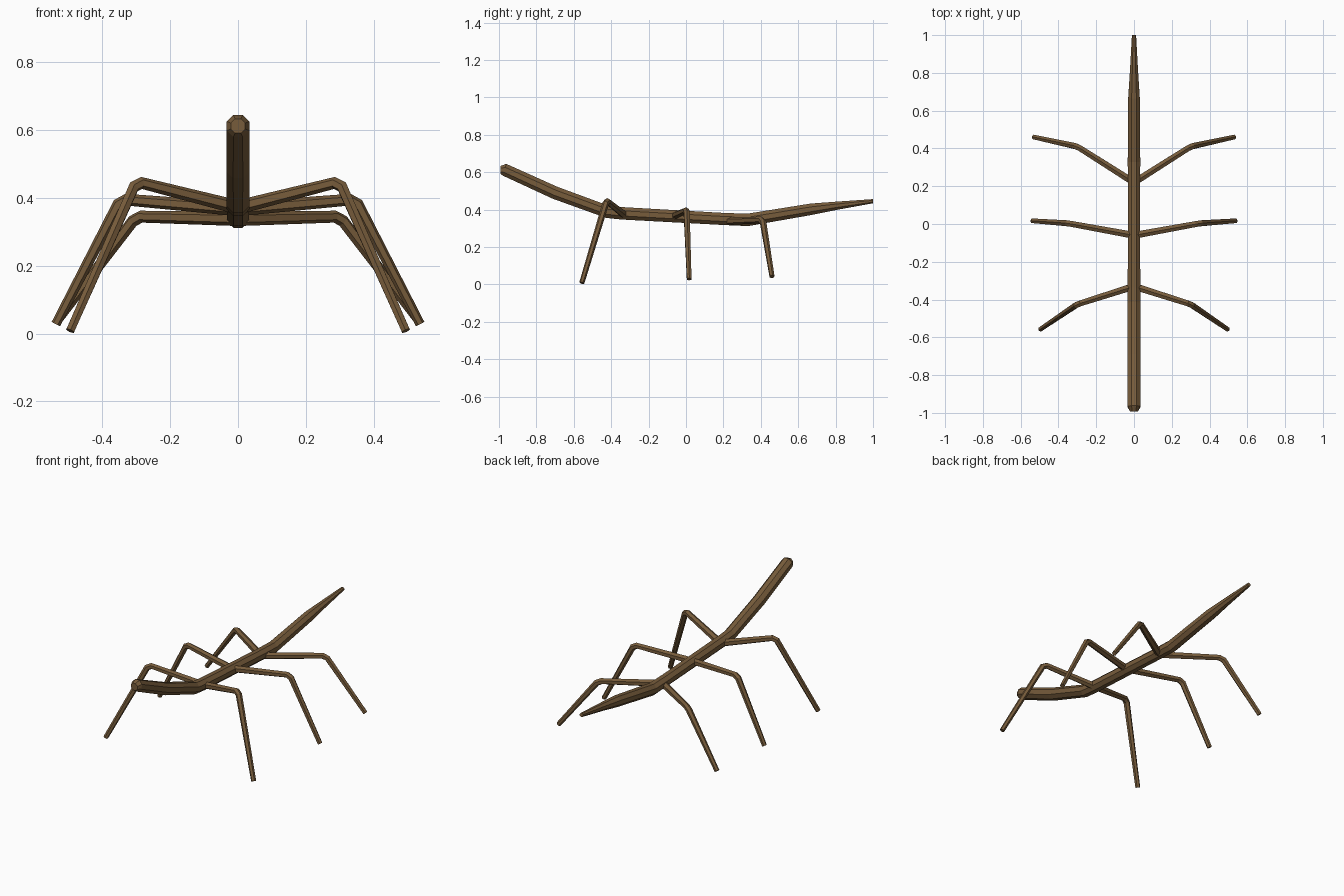
import bpy, bmesh, math
from mathutils import Vector

if "Cube" in bpy.data.objects:
    bpy.data.objects.remove(bpy.data.objects["Cube"])

bark = bpy.data.materials.new("bark brown")
bark.diffuse_color = (0.185, 0.107, 0.044, 1)
bark.use_nodes = True
bark.node_tree.nodes["Principled BSDF"].inputs["Base Color"].default_value = bark.diffuse_color


def tube(name, points, sides):
    """Sweep a polygon along (x, y, z, radius) points, mitred at each bend."""
    bm = bmesh.new()
    pos = [Vector(p[:3]) for p in points]
    rings = []
    for i, p in enumerate(points):
        a = pos[max(i - 1, 0)]
        b = pos[min(i + 1, len(pos) - 1)]
        d1 = (pos[i] - a).normalized()
        d2 = (b - pos[i]).normalized()
        t = (d1 + d2).normalized()
        u = t.cross(Vector((0, 0, 1))).normalized()
        v = u.cross(t)
        ring = []
        for k in range(sides):
            w = 2 * math.pi * (k + 0.5) / sides
            ring.append(bm.verts.new(pos[i] + p[3] * (u * math.cos(w) + v * math.sin(w))))
        rings.append(ring)
    for r, s in zip(rings, rings[1:]):
        for k in range(sides):
            j = (k + 1) % sides
            bm.faces.new((r[k], r[j], s[j], s[k]))
    bm.faces.new(rings[0])
    bm.faces.new(rings[-1])
    bmesh.ops.recalc_face_normals(bm, faces=bm.faces)
    mesh = bpy.data.meshes.new(name)
    bm.to_mesh(mesh)
    bm.free()
    mesh.materials.append(bark)
    ob = bpy.data.objects.new(name, mesh)
    bpy.context.collection.objects.link(ob)
    return ob


# Long twig body: blunt raised head, low middle, tapering raised tail
tube("body", [
    (0, -0.992, 0.612, 0.023), (0, -0.968, 0.612, 0.036),
    (0, -0.70, 0.49, 0.037), (0, -0.42, 0.388, 0.036),
    (0, -0.34, 0.380, 0.036), (0, 0.20, 0.350, 0.035),
    (0, 0.33, 0.345, 0.036), (0, 0.67, 0.402, 0.033),
    (0, 0.80, 0.420, 0.024), (0, 1.0, 0.445, 0.012)], 8)

# Three pairs of jointed legs: hip, knee, foot
legs = {
    "front": ((0, -0.33, 0.372), (0.30, -0.425, 0.448), (0.495, -0.557, 0.008)),
    "middle": ((0, -0.06, 0.367), (0.345, 0.003, 0.396), (0.537, 0.017, 0.028)),
    "rear": ((0, 0.22, 0.338), (0.30, 0.41, 0.345), (0.53, 0.46, 0.042)),
}
for name, joints in legs.items():
    for label, s in (("left", 1), ("right", -1)):
        hip, knee, foot = (Vector((x * s, y, z)) for x, y, z in joints)
        # two close rings round off the knee
        k1 = knee + (hip - knee).normalized() * 0.017
        k2 = knee + (foot - knee).normalized() * 0.017
        tube(f"{name}_leg_{label}", [
            (*hip, 0.021), (*k1, 0.018), (*k2, 0.018), (*foot, 0.014)], 6)
